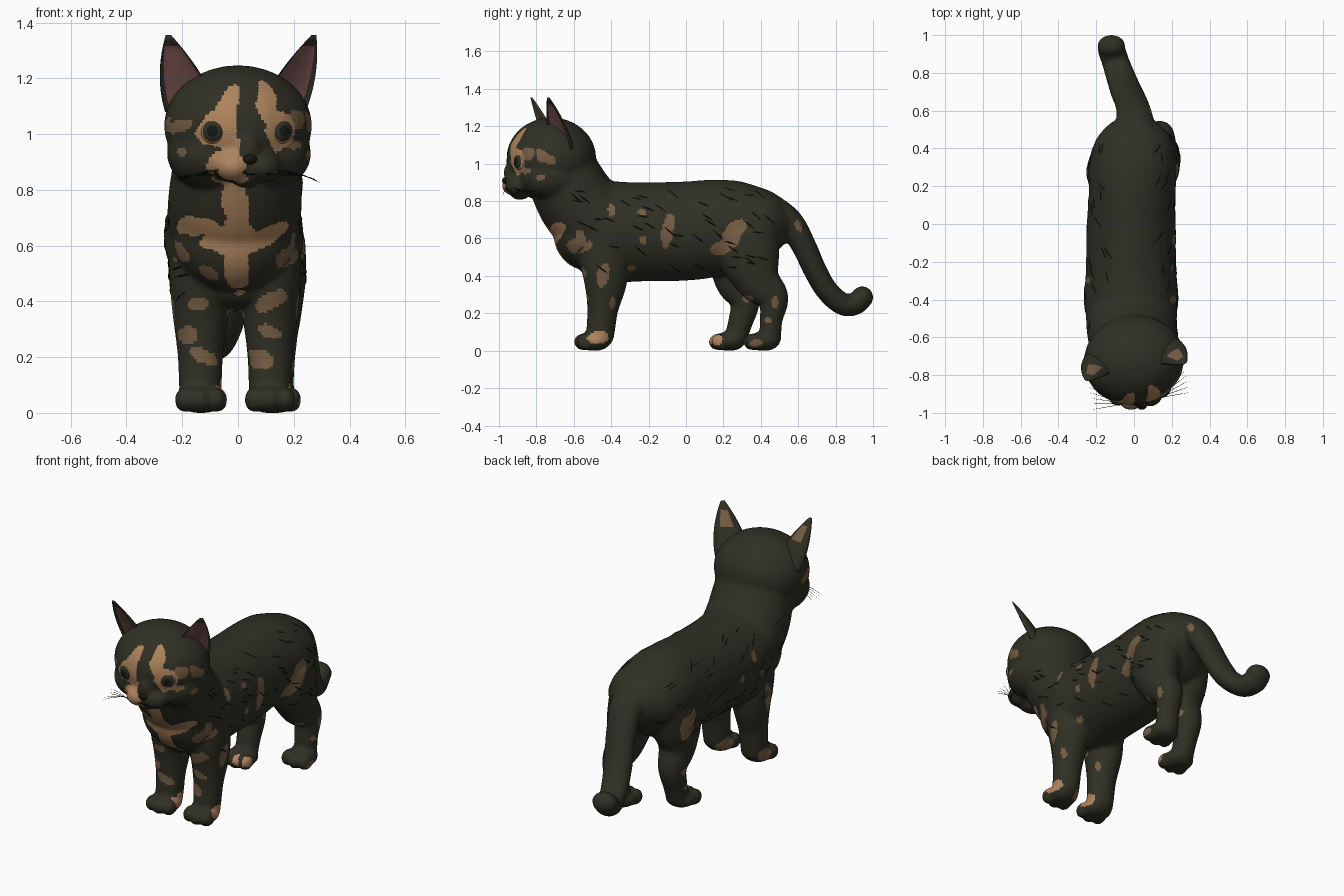
import bpy, bmesh, random
from math import sin, cos, pi, radians
from mathutils import Vector, Matrix, noise
from mathutils.bvhtree import BVHTree

random.seed(4)
cube = bpy.data.objects.get("Cube")
if cube:
    bpy.data.objects.remove(cube, do_unlink=True)


def material(name, rgb):
    m = bpy.data.materials.new(name)
    m.use_nodes = True
    m.diffuse_color = (*rgb, 1)
    node = next(n for n in m.node_tree.nodes if n.type == "BSDF_PRINCIPLED")
    node.inputs["Base Color"].default_value = (*rgb, 1)
    node.inputs["Roughness"].default_value = 0.8
    return m


DARK = material("dark fur", (0.03, 0.029, 0.018))
TAN = material("tan fur", (0.42, 0.23, 0.11))
BROWN = material("brown fur", (0.18, 0.11, 0.058))
PINK = material("ear pink", (0.2, 0.09, 0.08))
BLACK = material("black", (0.008, 0.008, 0.006))

# The head is turned a little towards the left side
PIVOT = Vector((0, -0.72, 0))
HEAD = Matrix.Translation(PIVOT) @ Matrix.Rotation(radians(10), 4, "Z") @ Matrix.Translation(-PIVOT)
BODY = Matrix.Identity(4)


def make_object(name, bm, mats):
    bmesh.ops.recalc_face_normals(bm, faces=bm.faces)
    mesh = bpy.data.meshes.new(name)
    bm.to_mesh(mesh)
    bm.free()
    for m in mats:
        mesh.materials.append(m)
    for p in mesh.polygons:
        p.use_smooth = True
    ob = bpy.data.objects.new(name, mesh)
    bpy.context.collection.objects.link(ob)
    return ob


def ellipsoid(bm, center, radii, space=BODY):
    mat = space @ Matrix.Translation(center) @ Matrix.Diagonal((*radii, 1))
    bmesh.ops.create_uvsphere(bm, u_segments=24, v_segments=16, radius=1, matrix=mat)


def skin(bm, rings):
    """Join rings of points into a closed tube; returns its side faces by ring."""
    rows = [[bm.verts.new(p) for p in ring] for ring in rings]
    n = len(rows[0])
    bm.faces.new(rows[0])
    bm.faces.new(rows[-1])
    return [[bm.faces.new((a[i], a[(i + 1) % n], b[(i + 1) % n], b[i])) for i in range(n)]
            for a, b in zip(rows, rows[1:])]


def limb(bm, keys, steps=5):
    """Smooth tube through keys of x, y, z, half width, half thickness."""
    k = [Vector(q) for q in [keys[0]] + keys + [keys[-1]]]
    path = []
    for a, b, c, d in zip(k, k[1:], k[2:], k[3:]):
        for s in range(steps):
            t = s / steps
            path.append(b + ((c - a) * t + (2 * a - 5 * b + 4 * c - d) * t ** 2
                             + (3 * b - a - 3 * c + d) * t ** 3) / 2)
    path.append(k[-1])
    rings = []
    for i, p in enumerate(path):
        tan = path[min(i + 1, len(path) - 1)] - path[max(i - 1, 0)]
        normal = Vector((0, -tan[2], tan[1])).normalized()
        rings.append([Vector(p[:3]) + Vector((p[3] * cos(a), 0, 0)) + normal * p[4] * sin(a)
                      for a in [2 * pi * j / 28 for j in range(28)]])
    skin(bm, rings)


def paw(bm, x, y):
    ellipsoid(bm, (x, y, 0.05), (0.088, 0.088, 0.052))
    for dx in (-0.055, 0, 0.055):
        ellipsoid(bm, (x + dx, y - 0.06 + abs(dx) / 4, 0.047), (0.038, 0.05, 0.046))


bm = bmesh.new()
# Torso, chest and neck
limb(bm, [(-0.015, -0.62, 0.64, 0.13, 0.15), (-0.015, -0.55, 0.65, 0.21, 0.23),
          (-0.015, -0.42, 0.635, 0.25, 0.27), (-0.015, -0.25, 0.635, 0.24, 0.265),
          (-0.015, 0, 0.64, 0.235, 0.265), (-0.01, 0.15, 0.655, 0.23, 0.26),
          (-0.005, 0.32, 0.665, 0.23, 0.24), (0, 0.45, 0.68, 0.2, 0.18),
          (0, 0.54, 0.68, 0.12, 0.1)])
ellipsoid(bm, (-0.015, -0.53, 0.63), (0.22, 0.18, 0.2))
limb(bm, [(-0.015, -0.45, 0.66, 0.24, 0.22), (-0.01, -0.57, 0.78, 0.24, 0.215),
          (0, -0.65, 0.92, 0.23, 0.2), (0, -0.69, 1.0, 0.22, 0.19)])
# Tail with a rounded, upturned tip
limb(bm, [(0, 0.42, 0.77, 0.12, 0.09), (0.005, 0.55, 0.69, 0.1, 0.075),
          (-0.01, 0.63, 0.56, 0.09, 0.066), (-0.035, 0.69, 0.43, 0.088, 0.062),
          (-0.06, 0.755, 0.32, 0.083, 0.06), (-0.09, 0.84, 0.248, 0.078, 0.06),
          (-0.115, 0.91, 0.253, 0.076, 0.06), (-0.12, 0.945, 0.285, 0.07, 0.05)])
ellipsoid(bm, (-0.12, 0.942, 0.285), (0.075, 0.06, 0.06))
# Legs; the right hind leg steps forward
for s in (-1, 1):
    x = s * 0.125 - 0.01
    limb(bm, [(x, -0.45, 0.66, 0.11, 0.12), (x, -0.44, 0.5, 0.112, 0.13), (x, -0.43, 0.37, 0.102, 0.116),
              (x, -0.445, 0.22, 0.083, 0.083), (x, -0.455, 0.12, 0.078, 0.077), (x, -0.46, 0.05, 0.075, 0.07)])
    paw(bm, x, -0.49)
limb(bm, [(0.12, 0.32, 0.64, 0.12, 0.17), (0.125, 0.34, 0.5, 0.12, 0.165), (0.13, 0.39, 0.37, 0.1, 0.12),
          (0.135, 0.465, 0.28, 0.08, 0.085), (0.135, 0.455, 0.16, 0.068, 0.06), (0.135, 0.45, 0.06, 0.065, 0.06)])
paw(bm, 0.135, 0.415)
limb(bm, [(-0.12, 0.29, 0.64, 0.125, 0.17), (-0.125, 0.27, 0.5, 0.125, 0.16), (-0.13, 0.27, 0.37, 0.1, 0.115),
          (-0.13, 0.315, 0.26, 0.08, 0.08), (-0.13, 0.29, 0.15, 0.068, 0.066), (-0.13, 0.265, 0.06, 0.065, 0.06)])
paw(bm, -0.13, 0.23)
# Skull, cheeks, muzzle, chin and nose bridge
ellipsoid(bm, (0, -0.72, 1.03), (0.268, 0.24, 0.217), HEAD)
ellipsoid(bm, (0, -0.89, 0.855), (0.06, 0.06, 0.05), HEAD)
ellipsoid(bm, (0, -0.9, 0.95), (0.055, 0.08, 0.08), HEAD)
for s in (-1, 1):
    ellipsoid(bm, (s * 0.12, -0.74, 0.93), (0.14, 0.17, 0.125), HEAD)
    ellipsoid(bm, (s * 0.05, -0.9, 0.885), (0.075, 0.08, 0.06), HEAD)
for v in bm.verts:
    v.co.z = max(v.co.z, 0)

coat = make_object("coat", bm, [])
remesh = coat.modifiers.new("blend", "REMESH")
remesh.mode = "VOXEL"
remesh.voxel_size = 0.011
smooth = coat.modifiers.new("soften", "SMOOTH")
smooth.factor = 0.5
smooth.iterations = 9
graph = bpy.context.evaluated_depsgraph_get()
baked = bpy.data.meshes.new_from_object(coat.evaluated_get(graph))
coat.modifiers.clear()
coat.data = baked
baked.materials.clear()
for m in (DARK, TAN, BROWN):
    baked.materials.append(m)

# Fur patches: centre across, centre up, half sizes, tilt in degrees
FACE_TAN = [(-0.035, 1.1, 0.035, 0.09, -15), (-0.08, 1.01, 0.07, 0.06, 0), (0.105, 1.1, 0.035, 0.09, 10),
            (0.15, 1.01, 0.06, 0.065, 0), (-0.045, 0.895, 0.07, 0.05, 0), (-0.03, 0.84, 0.06, 0.025, 0),
            (-0.02, 0.94, 0.028, 0.05, -10)]
CHEST_TAN = [(-0.01, 0.73, 0.045, 0.11, 0), (-0.01, 0.62, 0.12, 0.05, 0), (-0.15, 0.67, 0.075, 0.035, 0),
             (0.1, 0.635, 0.085, 0.035, 25), (-0.005, 0.51, 0.045, 0.09, 0)]
FRONT_BROWN = [(-0.21, 1.03, 0.06, 0.022, 15), (-0.2, 0.935, 0.022, 0.016, 0), (0.21, 1.05, 0.03, 0.04, 0),
               (0.19, 0.965, 0.04, 0.02, 0), (-0.22, 0.58, 0.055, 0.03, -40), (0.18, 0.56, 0.055, 0.03, 40),
               (-0.1, 0.5, 0.045, 0.02, -30), (-0.18, 0.28, 0.035, 0.032, 0), (-0.14, 0.39, 0.035, 0.02, 0),
               (-0.12, 0.2, 0.05, 0.027, -30), (0.11, 0.29, 0.048, 0.026, -20), (0.08, 0.195, 0.055, 0.032, -10),
               (0.12, 0.4, 0.055, 0.03, 30)]
LEFT_TAN = [(-0.475, 0.07, 0.055, 0.035, 0), (0.16, 0.06, 0.04, 0.03, 0), (-0.89, 1.01, 0.04, 0.06, 0)]
LEFT_BROWN = [(-0.59, 0.58, 0.045, 0.08, -35), (-0.7, 0.6, 0.025, 0.06, 15), (-0.44, 0.42, 0.03, 0.09, -10),
              (-0.4, 0.75, 0.02, 0.032, 0), (-0.235, 0.74, 0.02, 0.016, 0), (-0.23, 0.59, 0.015, 0.025, 0),
              (-0.095, 0.64, 0.032, 0.09, -8), (0.235, 0.61, 0.1, 0.055, 45), (0.18, 0.54, 0.05, 0.03, 0),
              (-0.29, 0.44, 0.02, 0.016, 0), (0.33, 0.28, 0.03, 0.02, 0), (0.475, 0.26, 0.02, 0.032, 0),
              (0.44, 0.165, 0.02, 0.016, 0), (-0.52, 0.155, 0.02, 0.02, 0), (-0.39, 0.26, 0.015, 0.03, 0),
              (0.6, 0.67, 0.015, 0.03, 20), (-0.77, 1.04, 0.08, 0.03, -20), (-0.78, 0.925, 0.026, 0.016, 0),
              (0.37, 0.04, 0.04, 0.02, 0)]
RIGHT_BROWN = [(0.32, 0.55, 0.05, 0.08, 20), (-0.44, 0.42, 0.03, 0.085, -10), (-0.3, 0.72, 0.02, 0.035, 0),
               (-0.18, 0.63, 0.016, 0.025, 0), (-0.35, 0.6, 0.02, 0.02, 0), (0.31, 0.25, 0.03, 0.022, 0),
               (-0.45, 0.06, 0.05, 0.04, 0), (-0.79, 1.03, 0.07, 0.025, -15), (-0.6, 0.57, 0.04, 0.06, -30),
               (0.28, 0.14, 0.02, 0.02, 0)]


def in_patch(patches, u, v, wobble):
    for cu, cv, ru, rv, tilt in patches:
        c, s = cos(radians(tilt)), sin(radians(tilt))
        du, dv = u - cu, v - cv
        if ((du * c + dv * s) / ru) ** 2 + ((dv * c - du * s) / rv) ** 2 < 1 + wobble:
            return True
    return False


for p in baked.polygons:
    p.use_smooth = True
    c, n = p.center, p.normal
    wob = 0.7 * noise.noise(c * 16)
    if n.y < -0.4 and c.y < -0.35:
        tan, brown, u = FACE_TAN + CHEST_TAN, FRONT_BROWN, c.x
    elif n.x > 0.2:
        tan, brown, u = LEFT_TAN, LEFT_BROWN, c.y
    elif n.x < -0.2:
        tan, brown, u = [], RIGHT_BROWN, c.y
    else:
        continue
    p.material_index = 1 if in_patch(tan, u, c.z, wob) else 2 if in_patch(brown, u, c.z, wob) else 0

# Ears: cupped cones, pink inside, with a brown mark on the back
SEG, ROWS = 32, 14
for s, side in ((1, "left"), (-1, "right")):
    bm = bmesh.new()
    rings = []
    for r in range(ROWS + 1):
        t = r / ROWS
        w = 0.088 * (1 - t ** 1.9) + 0.01
        mid = Vector((s * (0.165 + 0.1 * t), -0.7 - 0.085 * t, 1.08 + 0.275 * t))
        ring = []
        for j in range(SEG):
            a = 2 * pi * j / SEG
            depth = 0.62 if sin(a) > 0 else -0.38 * min(1, 3 * (1 - t))
            q = Vector((w * cos(a), w * depth * abs(sin(a)), 0))
            ring.append(HEAD @ (mid + Matrix.Rotation(radians(s * 22), 3, "Z") @ q))
        rings.append(ring)
    # the front half is folded inwards to make the cup
    for r, ring in enumerate(rings):
        for j in range(SEG // 2 + 1, SEG):
            back = ring[SEG - j]
            ring[j] = back.lerp(ring[j], 0.3) if r < ROWS - 1 else ring[j]
    for r, row in enumerate(skin(bm, rings)):
        for j, f in enumerate(row):
            across = abs(cos(2 * pi * (j + 0.5) / SEG))
            if j >= SEG // 2 and across < 0.88 and r < ROWS - 2:
                f.material_index = 1
            elif j < SEG // 2 and across < 0.6 and ROWS * 0.5 < r < ROWS * 0.85:
                f.material_index = 2
    make_object(side + "_ear", bm, [DARK, PINK, BROWN])

    # Eyes: tan rim, dark iris and black pupil by angle from the gaze
    bm = bmesh.new()
    gaze = Vector((s * 0.35, -1, 0.03)).normalized()
    turn = gaze.to_track_quat("Z", "Y").to_matrix().to_4x4()
    spot = HEAD @ Matrix.Translation((s * 0.115, -0.89, 1.01))
    bmesh.ops.create_uvsphere(bm, u_segments=32, v_segments=24, radius=0.053, matrix=spot @ turn)
    look = HEAD.to_3x3() @ gaze
    for f in bm.faces:
        d = (f.calc_center_median() - spot.translation).normalized().dot(look)
        f.material_index = 2 if d > cos(radians(24)) else 1 if d > cos(radians(46)) else 0
    make_object(side + "_eye", bm, [TAN, DARK, BLACK])

# Nose
bm = bmesh.new()
ellipsoid(bm, (0, -0.967, 0.91), (0.026, 0.02, 0.018), HEAD)
make_object("nose", bm, [BLACK])


def strands(name, lines, width):
    """Fine tapered hairs following short paths."""
    cu = bpy.data.curves.new(name, "CURVE")
    cu.dimensions = "3D"
    cu.bevel_depth = width
    cu.bevel_resolution = 0
    cu.materials.append(BLACK)
    for line in lines:
        sp = cu.splines.new("POLY")
        sp.points.add(len(line) - 1)
        for i, (pt, co) in enumerate(zip(sp.points, line)):
            pt.co = (*co, 1)
            pt.radius = 0.25 + 0.75 * sin(pi * i / (len(line) - 1))
    bpy.context.collection.objects.link(bpy.data.objects.new(name, cu))


# Whiskers
whiskers = []
for s in (-1, 1):
    for i in range(5):
        whiskers.append([HEAD @ Vector((s * (0.08 + 0.18 * t), -0.94 + 0.03 * i * t,
                                        0.875 - 0.008 * i + (0.012 * i - 0.05) * t + 0.05 * t * (1 - t)))
                         for t in (0, 0.35, 0.7, 1)])
strands("whiskers", whiskers, 0.0014)

# Mouth line and fur strands laid on the coat
tree = BVHTree.FromPolygons([v.co for v in baked.vertices], [p.vertices[:] for p in baked.polygons])
mouth, fur = [], []
for s in (-1, 1):
    arc = [HEAD @ Vector((s * 0.075 * t, -1.2, 0.895 - 0.04 * sin(pi * (0.25 + 0.5 * t)))) for t in (0, 0.3, 0.6, 1)]
    hits = [tree.ray_cast(p, Vector((0, 1, 0)))[0] for p in arc]
    if all(hits):
        mouth.append(hits)
    for i in range(48):
        y, z = random.uniform(-0.62, 0.45), random.uniform(0.42, 0.88)
        slope = random.uniform(-0.9, 0)
        hits = [tree.ray_cast(Vector((s, y + d, z + d * slope)), Vector((-s, 0, 0)))[0] for d in (0, 0.02, 0.04, 0.06)]
        if all(hits) and all(h.x * s > 0.08 for h in hits):
            fur.append(hits)
strands("mouth", mouth, 0.003)
strands("fur_strands", fur, 0.0035)
